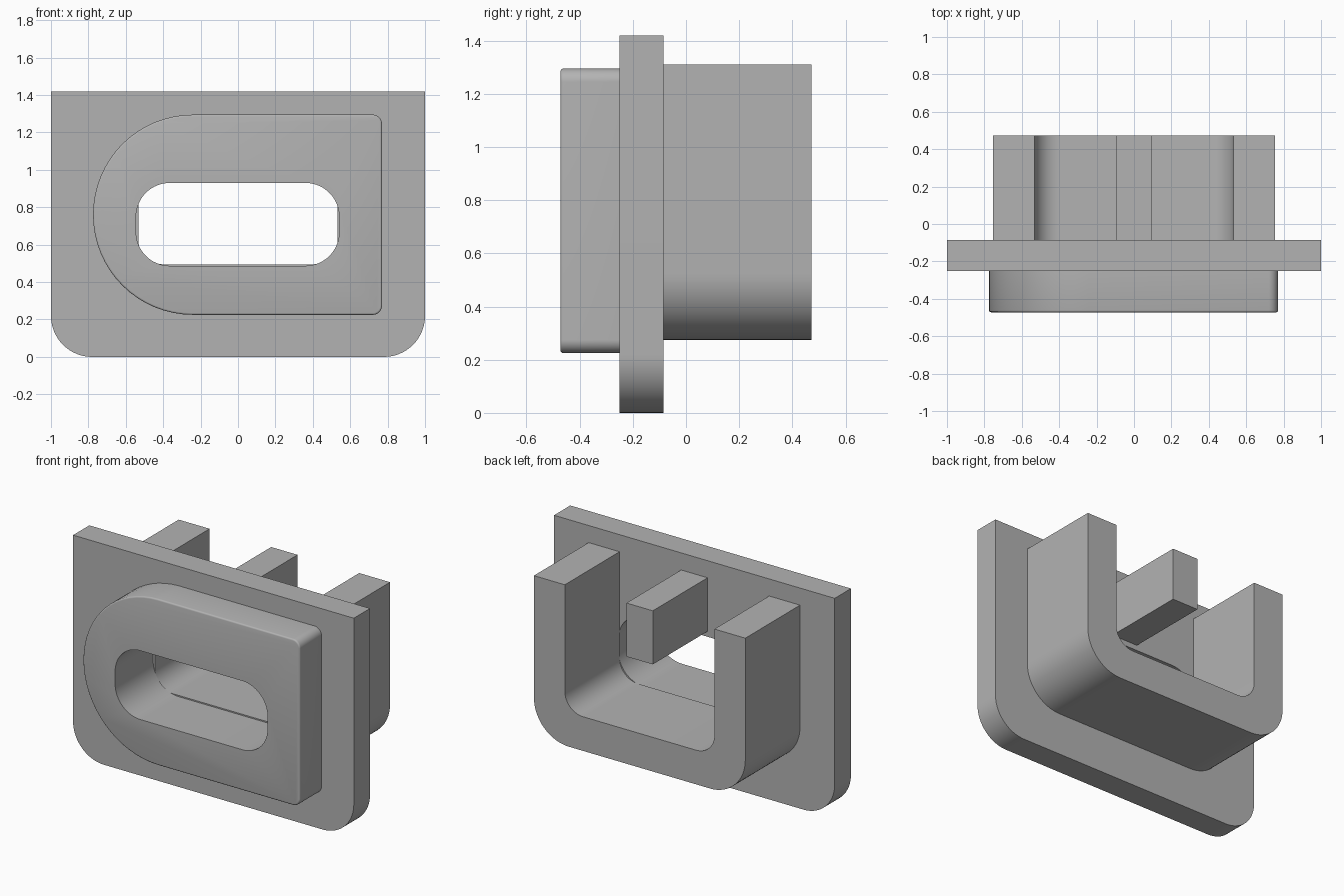
import bpy, bmesh
from math import cos, sin, pi, radians
from mathutils import Vector

cube = bpy.data.objects.get("Cube")
if cube:
    bpy.data.objects.remove(cube, do_unlink=True)

grey = bpy.data.materials.new("plain grey")
grey.use_nodes = True
colour = (0.45, 0.45, 0.45, 1)
grey.diffuse_color = colour
grey.node_tree.nodes["Principled BSDF"].inputs["Base Color"].default_value = colour


def rounded(corners, steps=16):
    """Outline in (x, z) from corners given as (x, z, radius)."""
    outline = []
    for i, (x, z, r) in enumerate(corners):
        p = Vector((x, z))
        if r == 0:
            outline.append(p)
            continue
        before = (Vector(corners[i - 1][:2]) - p).normalized()
        after = (Vector(corners[(i + 1) % len(corners)][:2]) - p).normalized()
        centre = p + r * (before + after)
        for s in range(steps + 1):
            a = s / steps * pi / 2
            outline.append(centre - r * (after * cos(a) + before * sin(a)))
    return outline


def extrude(name, corners, front, back, edge=0):
    """Solid part from an outline, with an optional rounded front edge."""
    bm = bmesh.new()
    verts = [bm.verts.new((p.x, front, p.y)) for p in rounded(corners)]
    face = bm.faces.new(verts)
    new = bmesh.ops.extrude_face_region(bm, geom=[face])["geom"]
    moved = [v for v in new if isinstance(v, bmesh.types.BMVert)]
    bmesh.ops.translate(bm, verts=moved, vec=(0, back - front, 0))
    bmesh.ops.remove_doubles(bm, verts=bm.verts[:], dist=0.0001)
    bmesh.ops.recalc_face_normals(bm, faces=bm.faces[:])
    if edge:
        rim = [e for e in bm.edges if all(abs(v.co.y - front) < 1e-5 for v in e.verts)]
        bmesh.ops.bevel(bm, geom=rim, offset=edge, segments=3, profile=0.5, affect='EDGES')
    mesh = bpy.data.meshes.new(name)
    bm.to_mesh(mesh)
    bm.free()
    mesh.materials.append(grey)
    obj = bpy.data.objects.new(name, mesh)
    bpy.context.collection.objects.link(obj)
    return obj


def select(obj):
    bpy.ops.object.select_all(action='DESELECT')
    obj.select_set(True)
    bpy.context.view_layer.objects.active = obj


FRONT, PLATE_FRONT, PLATE_BACK, BACK = -0.472, -0.25, -0.085, 0.472

# Flange plate with rounded lower corners
plate = extrude("flange_plate", [(-1, 0, 0.22), (1, 0, 0.22), (1, 1.42, 0), (-1, 1.42, 0)],
                PLATE_FRONT, PLATE_BACK)

# Raised front boss, round on one end
boss = extrude("front_boss", [(-0.775, 0.225, 0.534), (0.77, 0.225, 0.05),
                              (0.77, 1.295, 0.05), (-0.775, 1.295, 0.534)],
               FRONT, PLATE_FRONT, edge=0.01)

# U-shaped channel behind the plate
channel = extrude("rear_channel", [(-0.753, 1.31, 0), (-0.753, 0.275, 0.25),
                                   (0.753, 0.275, 0.25), (0.753, 1.31, 0),
                                   (0.533, 1.31, 0), (0.533, 0.495, 0.13),
                                   (-0.533, 0.495, 0.13), (-0.533, 1.31, 0)],
                  PLATE_BACK, BACK)

# Centre tab above the slot
tab = extrude("rear_tab", [(-0.094, 0.965, 0), (0.094, 0.965, 0),
                           (0.094, 1.31, 0), (-0.094, 1.31, 0)], PLATE_BACK, BACK)

# Rounded slot through the boss and plate
cutter = extrude("slot_cutter", [(-0.545, 0.487, 0.18), (0.541, 0.487, 0.18),
                                 (0.541, 0.93, 0.18), (-0.545, 0.93, 0.18)], -0.6, 0.1)
cutter.hide_render = True
for part in (plate, boss):
    cut = part.modifiers.new("slot", 'BOOLEAN')
    cut.operation = 'DIFFERENCE'
    cut.solver = 'EXACT'
    cut.object = cutter
    select(part)
    bpy.ops.object.modifier_apply(modifier=cut.name)
bpy.data.objects.remove(cutter, do_unlink=True)

for part in (plate, boss, channel, tab):
    select(part)
    bpy.ops.object.shade_smooth_by_angle(angle=radians(35))
